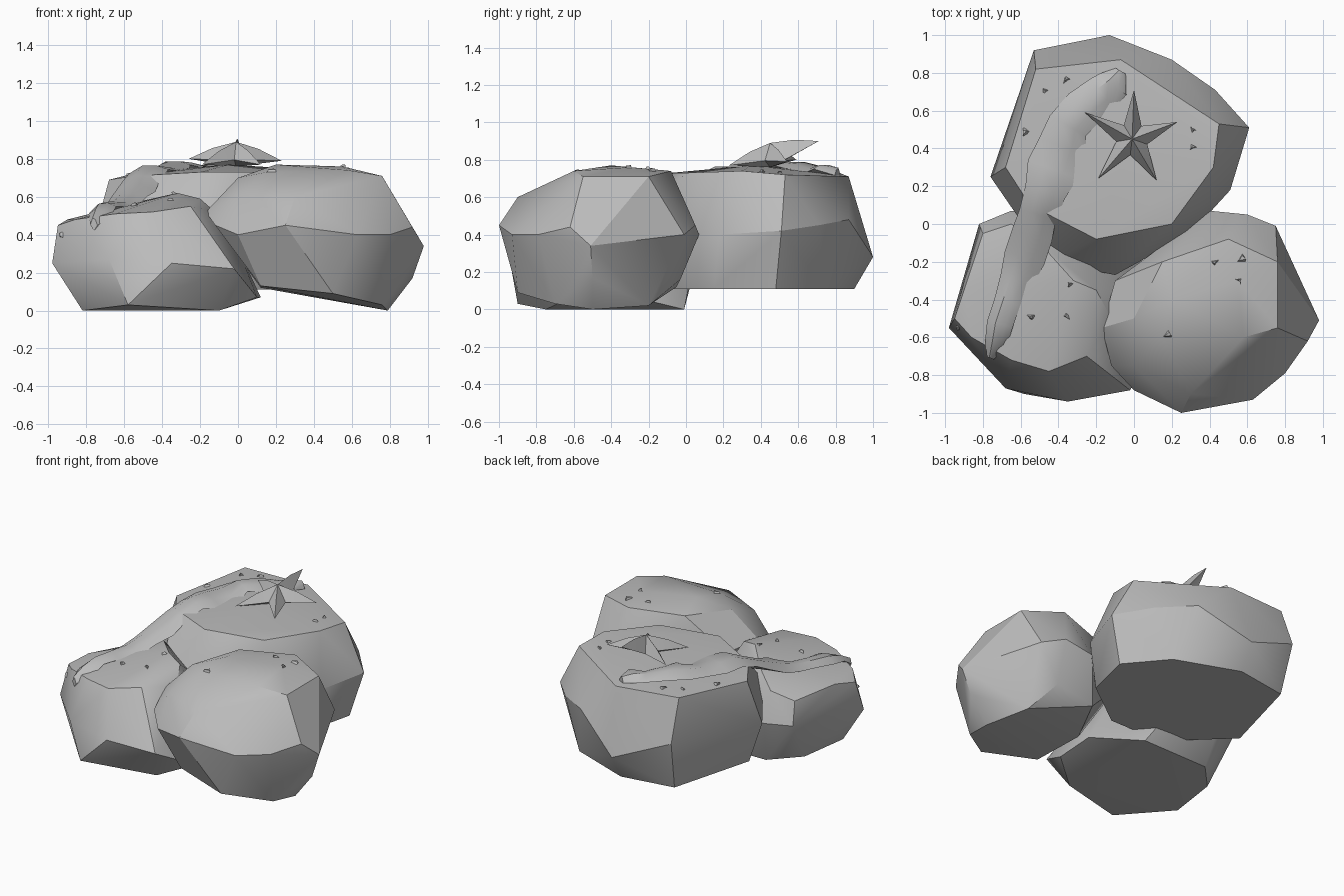
import bpy, bmesh, math, random
from mathutils import Vector
from mathutils.bvhtree import BVHTree

random.seed(4)
cube = bpy.data.objects.get("Cube")
if cube:
    bpy.data.objects.remove(cube, do_unlink=True)

stone = bpy.data.materials.new("stone grey")
stone.use_nodes = True
GREY = (0.5, 0.5, 0.5, 1)
stone.diffuse_color = GREY
stone.node_tree.nodes["Principled BSDF"].inputs["Base Color"].default_value = GREY


def finish(name, bm, angle):
    """Turn a bmesh into a shaded object with the stone material."""
    bmesh.ops.recalc_face_normals(bm, faces=bm.faces)
    mesh = bpy.data.meshes.new(name)
    bm.to_mesh(mesh)
    bm.free()
    mesh.materials.append(stone)
    obj = bpy.data.objects.new(name, mesh)
    bpy.context.collection.objects.link(obj)
    bpy.ops.object.select_all(action="DESELECT")
    obj.select_set(True)
    bpy.context.view_layer.objects.active = obj
    bpy.ops.object.shade_smooth_by_angle(angle=math.radians(angle))
    return obj


def boulder(name, *rings):
    """Faceted boulder: the hull of a crown, a girdle and a foot ring (hundredths)."""
    bm = bmesh.new()
    for ring in rings:
        for point in ring:
            bm.verts.new(Vector(point) / 100)
    result = bmesh.ops.convex_hull(bm, input=bm.verts)
    unused = {v for v in result["geom_interior"] + result["geom_unused"]
              if isinstance(v, bmesh.types.BMVert)}
    bmesh.ops.delete(bm, geom=list(unused), context="VERTS")
    bmesh.ops.dissolve_limit(bm, angle_limit=math.radians(4),
                             verts=bm.verts, edges=bm.edges)
    return finish(name, bm, 28)


# Three boulders leaning on each other
back_boulder = boulder(
    "back_boulder",
    [(-52, 82, 73), (-7, 87, 71), (45, 53, 72), (42, 30, 74), (20, 0, 73),
     (-20, -8, 73), (-55, 10, 71), (-68, 30, 69), (-5, 35, 77)],
    [(-53, 92, 45), (-13, 100, 28), (20, 87, 48), (43, 71, 45), (61, 51, 42),
     (51, 18, 40), (30, -5, 40), (-10, -27, 45), (-45, -20, 45), (-76, 25, 40)],
    [(-50, 84, 11), (-13, 90, 11), (30, 74, 11), (52, 48, 11), (44, 15, 11),
     (10, -10, 11), (-30, -10, 11), (-66, 25, 11)])

left_boulder = boulder(
    "left_boulder",
    [(-95, -50, 45), (-90, -35, 48), (-80, -5, 45), (-65, 0, 50), (-50, -10, 58),
     (-32, -30, 62), (-20, -35, 59), (-12, -50, 52), (-25, -70, 55),
     (-45, -78, 52), (-65, -72, 51), (-86, -60, 48)],
    [(-98, -55, 25), (-82, 0, 30), (-65, 7, 30), (-30, 5, 30), (-68, -87, 27),
     (-35, -94, 25), (-2, -88, 22), (0, -50, 33)],
    [(-82, -55, 0), (-58, -90, 3), (-10, -75, 0), (10, -60, 7), (12, -30, 7),
     (-10, -1, 0), (-60, -2, 0), (-77, -20, 0)])

right_boulder = boulder(
    "right_boulder",
    [(20, -40, 77), (55, -30, 76), (76, -20, 71), (76, -55, 71), (50, -8, 74),
     (15, -20, 73), (0, -50, 70), (15, -60, 73), (58, -60, 74)],
    [(-17, -55, 52), (-10, -30, 50), (40, 7, 40), (60, 5, 45), (75, -1, 40),
     (98, -51, 34), (92, -62, 44), (80, -79, 40), (63, -93, 40), (25, -100, 45),
     (0, -88, 40), (30, -90, 60), (0, -75, 60), (-12, -75, 45)],
    [(79, -50, 0), (70, -20, 2), (76, -70, 3), (50, -90, 9), (12, -80, 13),
     (12, -40, 12), (30, -5, 12), (60, -3, 16), (92, -50, 17)])

boulders = [back_boulder, left_boulder, right_boulder]
trees = [BVHTree.FromPolygons([v.co for v in o.data.vertices],
                              [p.vertices[:] for p in o.data.polygons])
         for o in boulders]


def ground(x, y):
    """Height and normal of the boulder pile under a point."""
    hits = [t.ray_cast(Vector((x, y, 3)), Vector((0, 0, -1))) for t in trees]
    hits = [h for h in hits if h[0]]
    if not hits:
        return 0.4, Vector((0, 0, 1))
    best = max(hits, key=lambda h: h[0].z)
    return best[0].z, best[1]


# Seaweed strand: a rippled flat tube draped from the back boulder to the left one
path = [(-7, 81, 3), (-11, 74, 9), (-17, 69, 10), (-27, 61, 11), (-35, 52, 11),
        (-38, 41, 13), (-43, 29, 14), (-47, 17, 11), (-51, 5, 10), (-54, -6, 11),
        (-58, -18, 11), (-62, -29, 9), (-67, -41, 7), (-71, -53, 7),
        (-73, -63, 6), (-76, -71, 2)]
centres = [Vector((x, y)) / 100 for x, y, w in path]
bm = bmesh.new()
rows = []
lift = None
for i, c in enumerate(centres):
    along = (centres[min(i + 1, len(path) - 1)] - centres[max(i - 1, 0)]).normalized()
    side = Vector((-along.y, along.x)) * path[i][2] / 100
    height = ground(*c)[0]
    # The strand bridges the dip between the boulders
    lift = height if lift is None else max(height, lift - 0.055)
    ripple = 0.012 * math.sin(i * 2.1)
    row = []
    for across, up in ((-1, 0.005), (-0.35, 0.04), (0.4, 0.03), (1, 0.0), (0, -0.03)):
        p = c + side * across
        z = max(lift, ground(*p)[0]) + up + ripple * (1 + across)
        row.append(bm.verts.new((p.x, p.y, z)))
    rows.append(row)
for a, b in zip(rows, rows[1:]):
    for k in range(len(a)):
        n = (k + 1) % len(a)
        bm.faces.new((a[k], a[n], b[n], b[k]))
bm.faces.new(rows[0])
bm.faces.new(rows[-1])
finish("seaweed_strand", bm, 35)

# Starfish: five ridged arms, the rear one curling upward
tips = [(0, 71, 90), (23, 54, 79), (12, 23, 77), (-19, 24, 77), (-26, 59, 80)]
middle = Vector((-0.01, 0.45, 0.0))
bm = bmesh.new()
peak = bm.verts.new(middle + Vector((0, 0, 0.89)))
belly = bm.verts.new(middle + Vector((0, 0, 0.76)))
arm_tips = [bm.verts.new(Vector(t) / 100) for t in tips]
valleys, ridges = [], []
for i, tip in enumerate(arm_tips):
    after = arm_tips[(i + 1) % len(tips)]
    outward = ((tip.co + after.co) / 2 - middle).to_2d().normalized() * 0.085
    valleys.append(bm.verts.new((middle.x + outward.x, middle.y + outward.y, 0.795)))
    ridge = peak.co.lerp(tip.co, 0.5)
    ridge.z += 0.012
    ridges.append(bm.verts.new(ridge))
for i, tip in enumerate(arm_tips):
    for valley in (valleys[i - 1], valleys[i]):
        bm.faces.new((peak, ridges[i], valley))
        bm.faces.new((ridges[i], tip, valley))
        bm.faces.new((belly, tip, valley))
finish("starfish", bm, 15)

# Small stone chips scattered on the crowns
spots = [(-47, 71), (-36, 76), (-58, 49), (31, 50), (31, 41), (43, -20), (57, -19),
         (56, -30), (18, -58), (-34, -32), (-54, -49), (-36, -49), (-93, -55)]
bm = bmesh.new()
for x, y in spots:
    x, y = x / 100, y / 100
    z, normal = ground(x, y)
    turn = normal.to_track_quat("Z", "Y").to_matrix().to_4x4()
    turn.translation = (x, y, z)
    chip = bmesh.ops.create_cone(bm, cap_ends=True, segments=3, radius1=0.03,
                                 radius2=0.012, depth=0.024, matrix=turn)
    for v in chip["verts"]:
        v.co.x += random.uniform(-0.01, 0.01)
        v.co.y += random.uniform(-0.01, 0.01)
finish("stone_chips", bm, 15)
